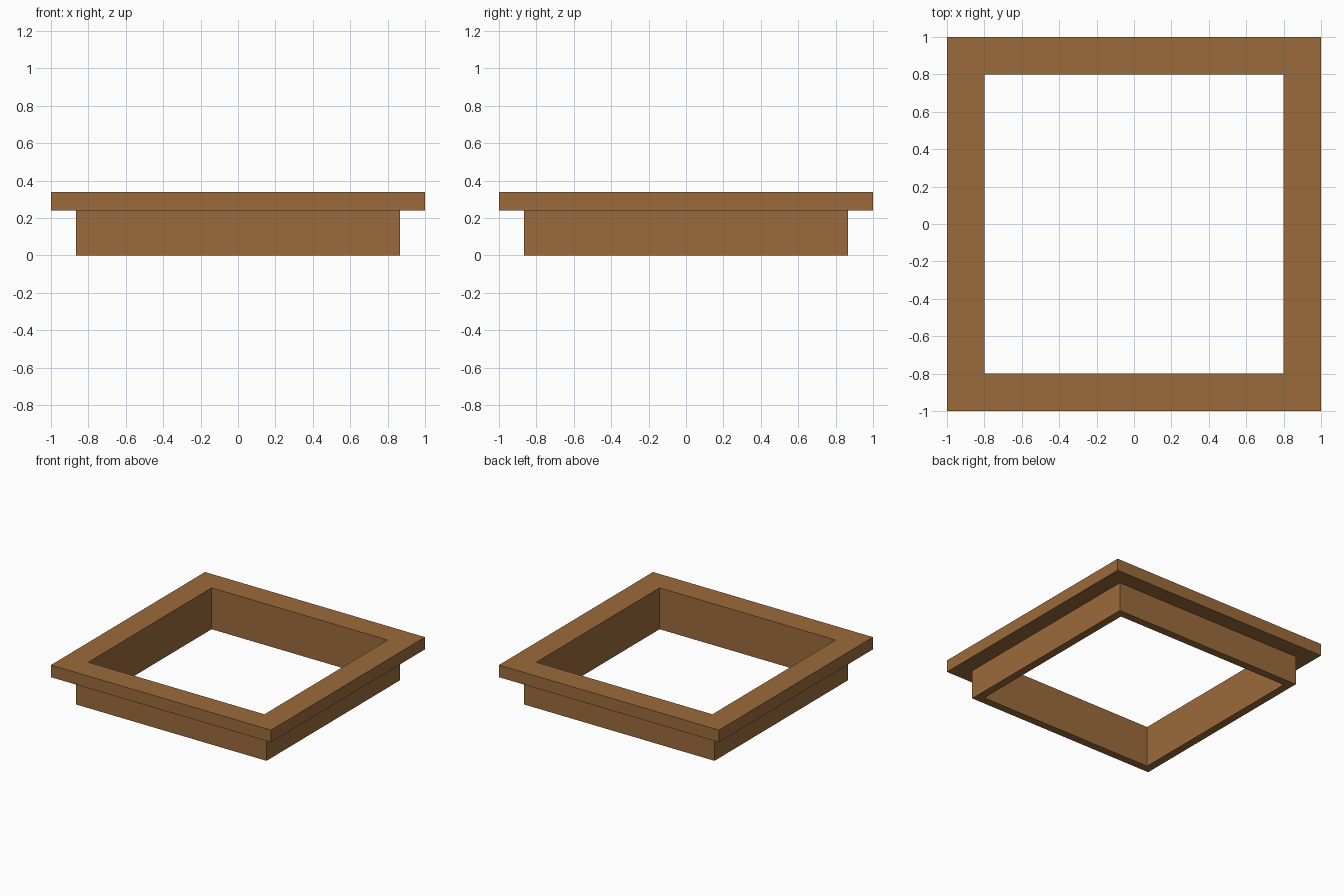
import bpy
import bmesh

if "Cube" in bpy.data.objects:
    bpy.data.objects.remove(bpy.data.objects["Cube"])

wood = bpy.data.materials.new("brown_wood")
wood.diffuse_color = (0.33, 0.147, 0.044, 1)
wood.use_nodes = True
wood.node_tree.nodes["Principled BSDF"].inputs["Base Color"].default_value = wood.diffuse_color

# Stepped cross-section: (half width, height), collar below and flange on top
profile = [(0.80, 0), (0.865, 0), (0.865, 0.24),
           (1.0, 0.24), (1.0, 0.34), (0.80, 0.34)]
corners = [(-1, -1), (1, -1), (1, 1), (-1, 1)]

# Sweep the section around the four mitred corners
bm = bmesh.new()
rings = [[bm.verts.new((sx * r, sy * r, z)) for r, z in profile]
         for sx, sy in corners]
n = len(profile)
for i, ring in enumerate(rings):
    following = rings[(i + 1) % 4]
    for j in range(n):
        k = (j + 1) % n
        bm.faces.new((ring[j], following[j], following[k], ring[k]))
bmesh.ops.recalc_face_normals(bm, faces=bm.faces)

mesh = bpy.data.meshes.new("flanged_frame")
bm.to_mesh(mesh)
bm.free()
mesh.materials.append(wood)
frame = bpy.data.objects.new("flanged_frame", mesh)
bpy.context.collection.objects.link(frame)
